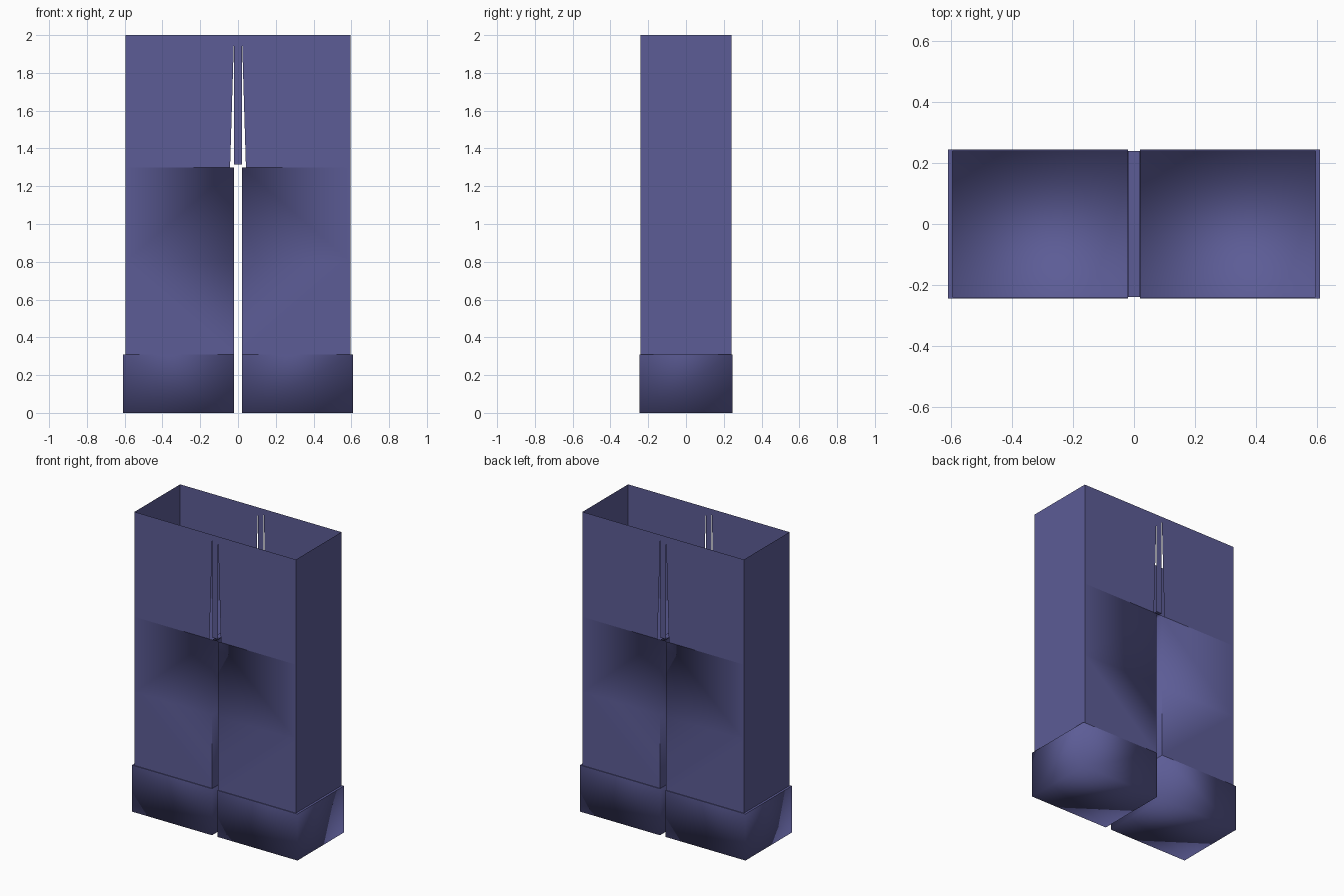
import bpy, bmesh

if "Cube" in bpy.data.objects:
    bpy.data.objects.remove(bpy.data.objects["Cube"])

denim = bpy.data.materials.new("indigo cloth")
denim.diffuse_color = (0.107, 0.107, 0.305, 1)
denim.use_nodes = True
denim.node_tree.nodes["Principled BSDF"].inputs["Base Color"].default_value = denim.diffuse_color

OUT, INN, D = 0.595, 0.022, 0.24      # outer side, inner side, half depth
HEM, KNEE, CROTCH, SLIT, TOP = 0.31, 0.8, 1.3, 1.96, 2.0


def make(name, faces, sharp=lambda a, b: False, recalc=True):
    """Smooth mesh from polygons; sharp(a, b) picks the hard edges."""
    bm = bmesh.new()
    for pts in faces:
        bm.faces.new([bm.verts.new(p) for p in pts])
    bmesh.ops.remove_doubles(bm, verts=bm.verts, dist=0.0005)
    if recalc:
        bmesh.ops.recalc_face_normals(bm, faces=bm.faces)
    for f in bm.faces:
        f.smooth = True
    for e in bm.edges:
        if sharp(e.verts[0].co, e.verts[1].co):
            e.smooth = False
    me = bpy.data.meshes.new(name)
    bm.to_mesh(me)
    bm.free()
    me.materials.append(denim)
    ob = bpy.data.objects.new(name, me)
    bpy.context.collection.objects.link(ob)
    return ob


# Trouser shell: both halves, front and back panels, side and inner walls
faces = []
for s in (-1, 1):
    for y in (-D, D):
        panels = [
            [(INN, HEM), (OUT, HEM), (OUT, KNEE), (INN, KNEE)],
            [(INN, KNEE), (OUT, KNEE), (INN, CROTCH)],
            [(INN, CROTCH), (OUT, KNEE), (OUT, CROTCH), (0.042, CROTCH)],
            [(0.042, CROTCH), (OUT, CROTCH), (OUT, TOP), (INN, TOP), (INN, SLIT)],
        ]
        for p in panels:
            faces.append([(s * x, y, z) for x, z in p])
    for x, levels in ((OUT, (HEM, KNEE, CROTCH, TOP)), (INN, (HEM, KNEE, CROTCH))):
        for a, b in zip(levels, levels[1:]):
            faces.append([(s * x, -D, a), (s * x, D, a), (s * x, D, b), (s * x, -D, b)])
# waist bridges above the slits, and the gusset between the legs
for y in (-D, D):
    faces.append([(-INN, y, SLIT), (INN, y, SLIT), (INN, y, TOP), (-INN, y, TOP)])
faces.append([(-INN, -D, CROTCH), (INN, -D, CROTCH), (INN, D, CROTCH), (-INN, D, CROTCH)])


def corner(a, b):
    vertical = abs(a.x - b.x) < 0.001 and abs(a.y - b.y) < 0.001
    return vertical and (abs(a.x) > 0.5 or max(a.z, b.z) < KNEE + 0.01)


make("trouser_shell", faces, corner)

# Fly strap: narrow strip down the front, under the crotch and up the back
path = [(-D, SLIT), (-D, 1.315), (D, 1.315), (D, SLIT)]
make("fly_strap", [[(-0.02, *a), (-0.02, *b), (0.02, *b), (0.02, *a)]
                   for a, b in zip(path, path[1:])],
     lambda a, b: abs(a.x - b.x) > 0.01, False)


# Cuffs: closed boxes with a narrow ledge up to the leg
def ring(x0, x1, d, z):
    return [(x0, -d, z), (x1, -d, z), (x1, d, z), (x0, d, z)]


for s, side in ((-1, "left"), (1, "right")):
    rings = [[(s * x, y, z) for x, y, z in r] for r in (
        ring(0.02, 0.61, 0.245, 0), ring(0.02, 0.61, 0.245, HEM),
        ring(INN, OUT, D, HEM))]
    faces = [rings[0]]
    for lo, hi in zip(rings, rings[1:]):
        for i in range(4):
            j = (i + 1) % 4
            faces.append([lo[i], lo[j], hi[j], hi[i]])
    make(side + "_cuff", faces, lambda a, b: min(a.z, b.z) > 0.3)
